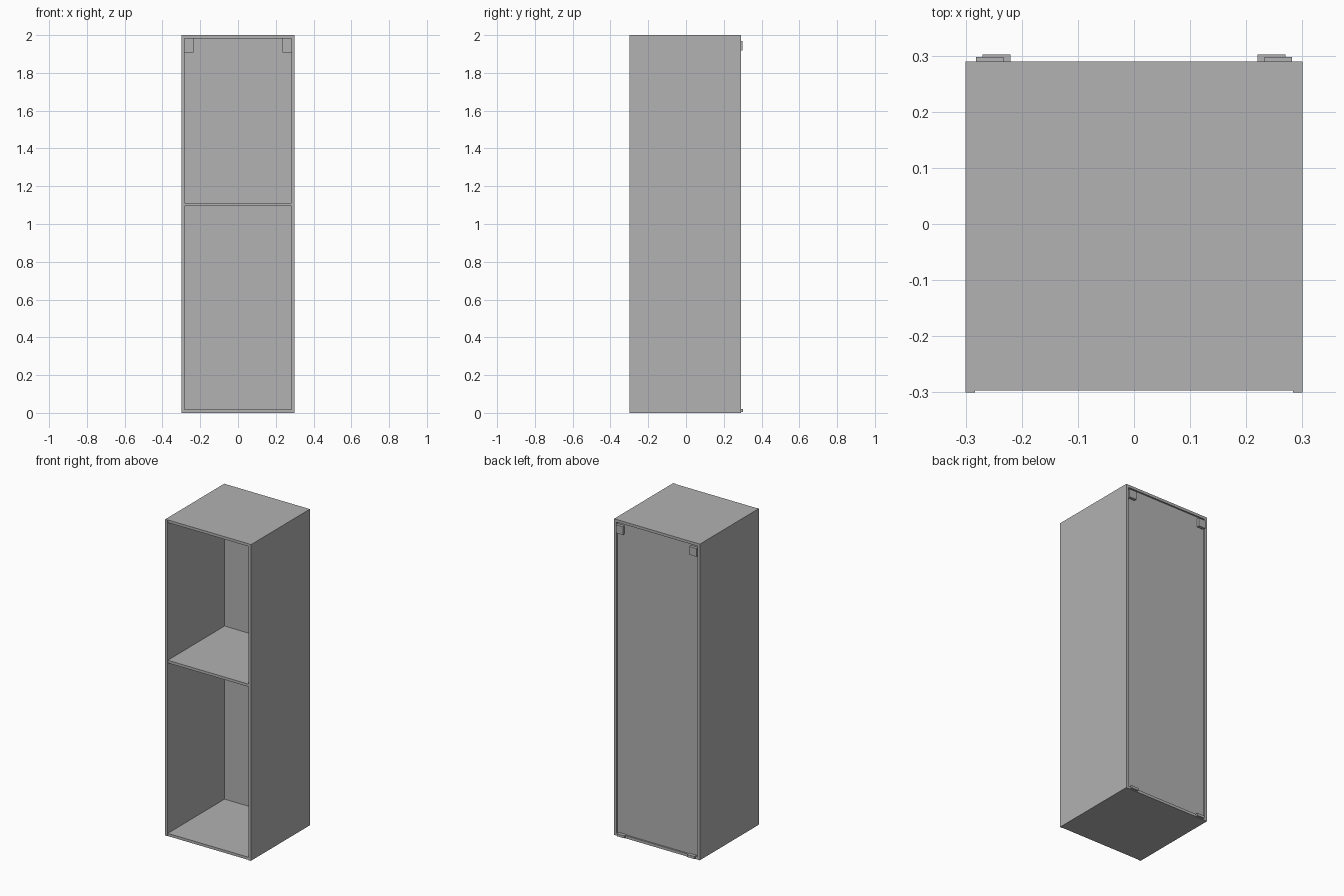
import bpy

# Remove the default cube
cube = bpy.data.objects.get("Cube")
if cube:
    bpy.data.objects.remove(cube, do_unlink=True)

# Single painted-grey material
GREY = (0.445, 0.445, 0.445, 1)
grey = bpy.data.materials.new("plain grey")
grey.use_nodes = True
grey.diffuse_color = GREY
grey.node_tree.nodes["Principled BSDF"].inputs["Base Color"].default_value = GREY


def box(name, x, y, z):
    """Box from (min, max) ranges on each axis."""
    centre = [(a + b) / 2 for a, b in (x, y, z)]
    bpy.ops.mesh.primitive_cube_add(size=1, location=centre)
    ob = bpy.context.object
    ob.name = name
    ob.scale = [b - a for a, b in (x, y, z)]
    bpy.ops.object.transform_apply(location=False, rotation=False, scale=True)
    ob.data.materials.append(grey)
    return ob


HALF = 0.3             # half width
IN = 0.283             # inner face of the side panels
FRONT, BACK = -0.3, 0.29
TOP = 2.0
T = 0.017              # board thickness
across = (-IN, IN)
depth = (FRONT + 0.003, BACK)

# Horizontal boards between the sides
box("bottom_panel", across, depth, (0, T))
box("top_panel", across, depth, (TOP - T, TOP))
box("middle_shelf", across, (FRONT + 0.003, 0.27), (1.095, 1.112))

# Recessed back board
box("back_panel", across, (0.27, 0.28), (T, TOP - T))

# Mirrored parts: sides, hanging brackets and lower tabs
for side, s in (("left", 1), ("right", -1)):
    def span(a, b):
        return tuple(sorted((s * a, s * b)))

    box(side + "_side_panel", span(IN, HALF), (FRONT, BACK), (0, TOP))
    box(side + "_bracket_body", span(0.235, IN), (0.23, 0.27), (1.907, TOP - T))
    box(side + "_bracket_hook", span(0.233, 0.282), (0.28, 0.298), (1.918, 1.97))
    box(side + "_lower_tab", span(0.22, 0.27), (0.28, 0.302), (0.004, 0.02))
